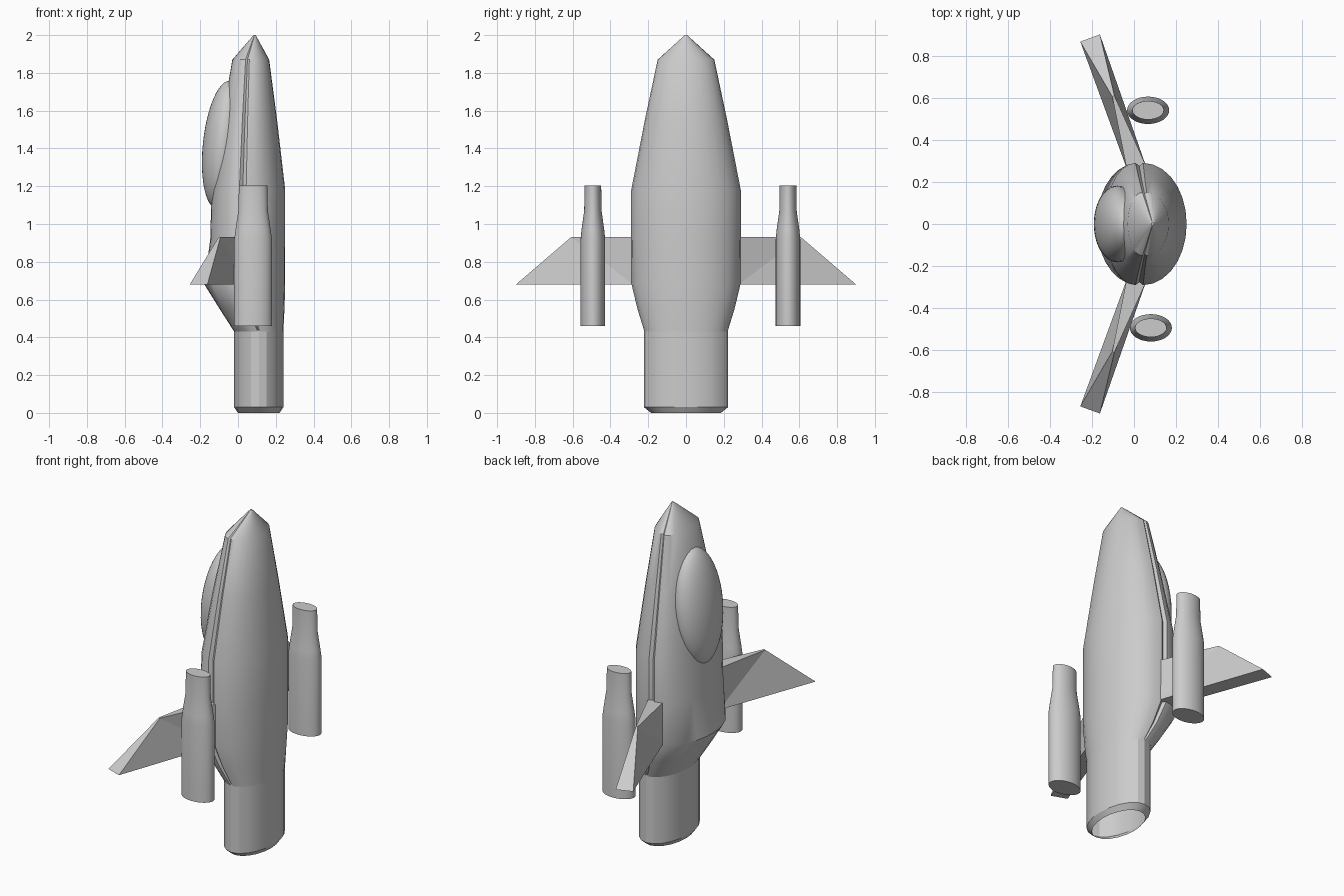
import bpy, bmesh
from math import pi, sin, cos, radians

if "Cube" in bpy.data.objects:
    bpy.data.objects.remove(bpy.data.objects["Cube"])


def make(name, verts, faces, smooth=None):
    me = bpy.data.meshes.new(name)
    me.from_pydata(verts, [], faces)
    bm = bmesh.new()
    bm.from_mesh(me)
    bmesh.ops.recalc_face_normals(bm, faces=bm.faces)
    bm.to_mesh(me)
    bm.free()
    ob = bpy.data.objects.new(name, me)
    bpy.context.collection.objects.link(ob)
    if smooth:
        bpy.ops.object.select_all(action='DESELECT')
        ob.select_set(True)
        bpy.context.view_layer.objects.active = ob
        bpy.ops.object.shade_smooth_by_angle(angle=radians(smooth))
    return ob


def loft(name, rings, caps=(True, True), smooth=30):
    """Skin a list of equal-sized vertex rings."""
    n = len(rings[0])
    verts = [v for r in rings for v in r]
    faces = [(k*n+i, k*n+(i+1) % n, (k+1)*n+(i+1) % n, (k+1)*n+i)
             for k in range(len(rings)-1) for i in range(n)]
    if caps[0]:
        faces.append(tuple(range(n)))
    if caps[1]:
        faces.append(tuple(range((len(rings)-1)*n, len(rings)*n)))
    return make(name, verts, faces, smooth)


def ellipse(cx, cy, z, rx, ry, n):
    return [(cx+rx*cos(2*pi*i/n), cy+ry*sin(2*pi*i/n), z) for i in range(n)]


# Hull: belly half and back half meeting at a grooved side seam
def hull_ring(z, half, back, seam, belly, gap, n=14):
    s = [(seam+gap+(belly-seam-gap)*sin(pi*i/n), -half*cos(pi*i/n), z) for i in range(n+1)]
    s.append((seam, half*0.95, z))
    s += [(seam-gap-(seam-gap-back)*sin(pi*i/n), half*cos(pi*i/n), z) for i in range(n+1)]
    s.append((seam, -half*0.95, z))
    return s


stations = [  # z, half width, back x, seam x, belly x, half groove
    (0.43, 0.22, -0.02, 0.11, 0.24, 0.005),
    (0.55, 0.257, -0.097, 0.065, 0.246, 0.012),
    (0.68, 0.288, -0.178, 0.03, 0.25, 0.018),
    (0.92, 0.29, -0.147, 0.026, 0.25, 0.018),
    (1.18, 0.29, -0.14, 0.025, 0.25, 0.018),
    (1.55, 0.218, -0.085, 0.037, 0.207, 0.014),
    (1.87, 0.15, -0.03, 0.05, 0.165, 0.01),
    (2.0, 0.006, 0.082, 0.088, 0.094, 0.001),
]
loft("hull", [hull_ring(*s) for s in stations], caps=(False, True), smooth=35)

# Open exhaust sleeve with a chamfered lip
loft("exhaust_sleeve", [ellipse(0.11, 0, z, rx, ry, 20) for z, rx, ry in
     [(0.0, 0.11, 0.185), (0.03, 0.13, 0.222), (0.44, 0.13, 0.222)]],
     caps=(False, False), smooth=20)

# Canopy bubble on the back
bpy.ops.mesh.primitive_uv_sphere_add(segments=40, ring_count=24, radius=1,
                                     location=(-0.078, 0, 1.42))
canopy = bpy.context.object
canopy.name = "canopy"
canopy.scale = (0.108, 0.182, 0.34)
canopy.rotation_euler = (0, radians(6), 0)
bpy.ops.object.shade_smooth()

# Swept wings: thick trailing edge, root block, knife-like leading corner
for side, name in ((1, "left_wing"), (-1, "right_wing")):
    pts = [(-0.035, 0.265, 0.68), (0.055, 0.28, 0.68),    # root, trailing
           (-0.255, 0.866, 0.68), (-0.162, 0.9, 0.68),    # tip
           (-0.035, 0.265, 0.93), (0.055, 0.28, 0.93),    # root, leading
           (-0.103, 0.605, 0.93), (-0.093, 0.609, 0.93)]  # leading corner
    make(name, [(x, y*side, z) for x, y, z in pts],
         [(0, 1, 3, 2), (4, 5, 7, 6), (6, 7, 3, 2), (0, 1, 5, 4),
          (0, 2, 6), (0, 6, 4), (1, 3, 7), (1, 7, 5)])

# Bottle-shaped engine pods
pod_profile = [(0.46, 0.1, 0.065), (0.92, 0.1, 0.065), (0.97, 0.093, 0.06),
               (1.07, 0.078, 0.046), (1.205, 0.075, 0.044)]
for name, cx, cy in (("left_pod", 0.067, 0.54), ("right_pod", 0.08, -0.493)):
    loft(name, [ellipse(cx, cy, z, rx, ry, 32) for z, rx, ry in pod_profile])
